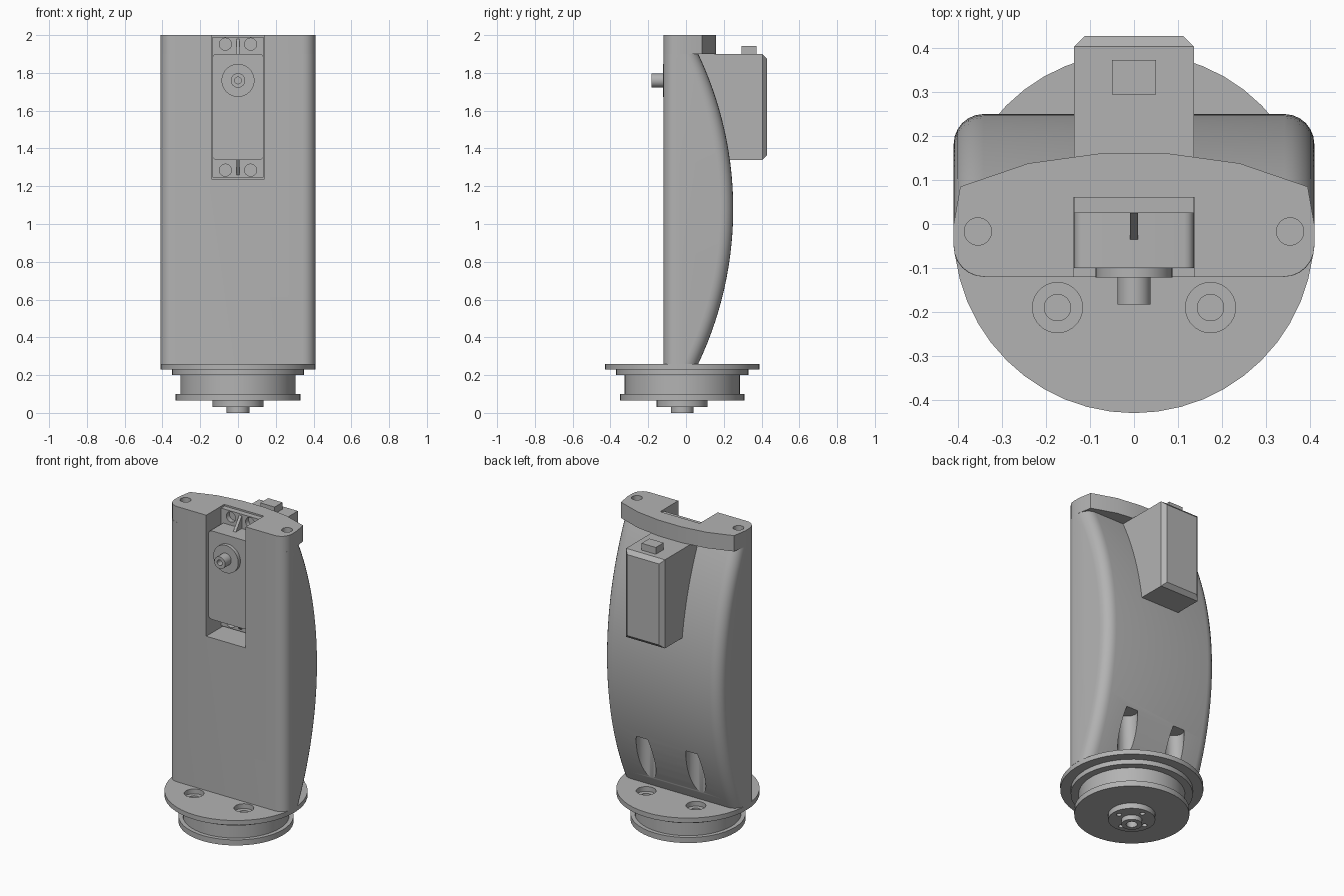
import bpy, bmesh, math
from mathutils import Matrix, Vector

if "Cube" in bpy.data.objects:
    bpy.data.objects.remove(bpy.data.objects["Cube"], do_unlink=True)

grey = bpy.data.materials.new("plain grey")
grey.use_nodes = True
COLOUR = (0.45, 0.45, 0.45, 1)
grey.diffuse_color = COLOUR
grey.node_tree.nodes["Principled BSDF"].inputs["Base Color"].default_value = COLOUR

BASE_Y = -0.02          # centre of the round base
HALF = 0.41             # half width of the arm
FRONT = -0.12
SHAFT_Z = 1.76


def make(name, bm):
    bmesh.ops.recalc_face_normals(bm, faces=bm.faces)
    mesh = bpy.data.meshes.new(name)
    bm.to_mesh(mesh)
    bm.free()
    mesh.materials.append(grey)
    ob = bpy.data.objects.new(name, mesh)
    bpy.context.scene.collection.objects.link(ob)
    return ob


def prism(outline, direction):
    """Extrude a closed outline of 3D points along a direction."""
    bm = bmesh.new()
    face = bm.faces.new([bm.verts.new(p) for p in outline])
    new = bmesh.ops.extrude_face_region(bm, geom=[face])["geom"]
    bmesh.ops.translate(bm, vec=direction, verts=[v for v in new if isinstance(v, bmesh.types.BMVert)])
    return bm


def box(name, low, high, pick=None, bevel=0.0, segments=1):
    """Box between two corners; edges accepted by pick are bevelled."""
    low, high = Vector(low), Vector(high)
    bm = bmesh.new()
    bmesh.ops.create_cube(bm, size=1, matrix=Matrix.Translation((low + high) / 2)
                          @ Matrix.Diagonal((*(high - low), 1)))
    if pick:
        bmesh.ops.bevel(bm, geom=[e for e in bm.edges if pick(e)], offset=bevel,
                        segments=segments, profile=0.5, affect='EDGES')
    return make(name, bm)


def cylinder(name, start, radius, length, axis='Z', sides=40):
    """Cylinder growing from start along +Z or +Y."""
    turn = Matrix.Rotation(-math.pi / 2, 4, 'X') if axis == 'Y' else Matrix()
    bm = bmesh.new()
    bmesh.ops.create_cone(bm, cap_ends=True, segments=sides, radius1=radius, radius2=radius,
                          depth=length, matrix=Matrix.Translation(start) @ turn
                          @ Matrix.Translation((0, 0, length / 2)))
    return make(name, bm)


def lathe(name, profile, centre, sides=48):
    """Turn a radius and height profile around a vertical axis."""
    bm = bmesh.new()
    verts = [bm.verts.new((centre[0] + r, centre[1], z)) for r, z in profile]
    edges = [bm.edges.new(pair) for pair in zip(verts, verts[1:])]
    bmesh.ops.spin(bm, geom=verts + edges, cent=(*centre, 0), axis=(0, 0, 1),
                   angle=math.tau, steps=sides, use_duplicate=False)
    bmesh.ops.remove_doubles(bm, verts=bm.verts, dist=1e-5)
    return make(name, bm)


def carve(target, cutters):
    """Subtract the cutters from the target, then discard them."""
    for c in cutters:
        c.hide_render = True
        mod = target.modifiers.new("cut", 'BOOLEAN')
        mod.operation, mod.solver, mod.object = 'DIFFERENCE', 'EXACT', c
    bpy.context.view_layer.update()
    graph = bpy.context.evaluated_depsgraph_get()
    mesh = bpy.data.meshes.new_from_object(target.evaluated_get(graph))
    target.modifiers.clear()
    target.data = mesh
    for c in cutters:
        bpy.data.objects.remove(c, do_unlink=True)


def slot():
    return box("slot_cutter", (-0.138, -0.3, 1.235), (0.138, 0.06, 2.2))


# Turned base: nub, hub, disc, neck, ring and flange
base = lathe("turned_base", [(0, 0.05), (0.032, 0.05), (0.032, 0), (0.06, 0), (0.06, 0.03),
                             (0.135, 0.03), (0.135, 0.065), (0.33, 0.065), (0.33, 0.1),
                             (0.305, 0.1), (0.305, 0.2), (0.35, 0.2), (0.35, 0.23),
                             (0.41, 0.23), (0.41, 0.26), (0, 0.26)], (0, BASE_Y))
holes = []
for sx in (-1, 1):
    for sy in (-1, 1):
        x, y = sx * 0.174, BASE_Y + sy * 0.17
        holes.append(cylinder("counterbore", (x, y, 0.23), 0.057, 0.1))
        holes.append(cylinder("bolt_hole", (x, y, 0.17), 0.03, 0.1))
for i in range(4):
    a = i * math.pi / 2
    holes.append(cylinder("hub_hole", (0.095 * math.cos(a), BASE_Y + 0.095 * math.sin(a), 0),
                          0.015, 0.05, sides=16))
carve(base, holes)

# Arm body: flat front, bowed back, rounded upright edges
LOW, TOP, BULGE, EDGE_Y = 0.26, 1.9, 0.25, 0.065
rise, half_h, mid = BULGE - EDGE_Y, (TOP - LOW) / 2, (TOP + LOW) / 2
radius = (half_h ** 2 + rise ** 2) / (2 * rise)
swing = math.asin(half_h / radius)
STEPS = 28
arc = []
for i in range(STEPS + 1):
    a = swing * (2 * i / STEPS - 1)
    arc.append((-HALF, BULGE - radius + radius * math.cos(a), mid + radius * math.sin(a)))
bm = prism([(-HALF, FRONT, TOP), (-HALF, FRONT, LOW)] + arc, (2 * HALF, 0, 0))
sides = [e for e in bm.edges
         if abs(e.verts[0].co.x - e.verts[1].co.x) < 1e-5
         and abs(e.verts[0].co.z - e.verts[1].co.z) > 1e-3]
bmesh.ops.bevel(bm, geom=sides, offset=0.068, segments=6, profile=0.5, affect='EDGES')
body = make("arm_body", bm)
reliefs = [cylinder("bolt_relief", (s * 0.174, BASE_Y + 0.17, 0.2), 0.057, 0.41) for s in (-1, 1)]
carve(body, [slot()] + reliefs)

# Top cap: rounded front corners and a shallow curved back
R = 0.07
right = [(HALF - R + R * math.sin(a), FRONT + R - R * math.cos(a))
         for a in (i * math.pi / 12 for i in range(7))]
right += [(HALF, 0), (0.395, 0.085), (0.24, 0.138), (0.08, 0.16)]
outline = right + [(-x, y) for x, y in reversed(right)]
cap = make("top_cap", prism([(x, y, TOP) for x, y in outline], (0, 0, 0.1)))
carve(cap, [slot()] + [cylinder("cap_hole", (s * 0.355, -0.017, 1.93), 0.031, 0.2) for s in (-1, 1)])


# Servo motor: case with soft front and chamfered back
def along_y(e):
    return abs(e.verts[0].co.y - e.verts[1].co.y) > 0.1


def at_back(e):
    return all(v.co.y > 0.4 for v in e.verts)


parts = [base, body, cap]
parts.append(box("servo_front_case", (-0.136, -0.1, 1.34), (0.136, 0.06, TOP), along_y, 0.022, 4))
parts.append(box("servo_rear_case", (-0.136, 0.03, 1.34), (0.136, 0.428, TOP), at_back, 0.024))
parts.append(box("servo_plug", (-0.05, 0.295, 1.88), (0.05, 0.373, 1.943)))

# Mounting ears with screw holes and a triangular rib
for label, z0, z1, screw in (("upper", 1.88, 1.99, 1.952), ("lower", 1.247, 1.36, 1.285)):
    ear = box(label + "_servo_ear", (-0.136, 0.025, z0), (0.136, 0.06, z1))
    carve(ear, [cylinder("screw_hole", (s * 0.067, 0, screw), 0.032, 0.055, 'Y', 24) for s in (-1, 1)])
    near, far = (TOP, 1.98) if label == "upper" else (1.34, 1.26)
    rib = make(label + "_servo_rib", prism([(-0.009, 0.03, near), (-0.009, -0.035, near),
                                            (-0.009, 0.025, far), (-0.009, 0.03, far)], (0.018, 0, 0)))
    parts += [ear, rib]

# Output disc and hollow shaft
parts.append(cylinder("servo_disc", (0, -0.122, SHAFT_Z), 0.087, 0.03, 'Y'))
shaft = cylinder("servo_shaft", (0, -0.183, SHAFT_Z), 0.038, 0.07, 'Y')
carve(shaft, [cylinder("shaft_bore", (0, -0.2, SHAFT_Z), 0.018, 0.06, 'Y', 24)])
parts.append(shaft)

# Smooth curved surfaces while keeping hard edges
for ob in parts:
    bpy.ops.object.select_all(action='DESELECT')
    ob.select_set(True)
    bpy.context.view_layer.objects.active = ob
    bpy.ops.object.shade_smooth_by_angle(angle=math.radians(25))
